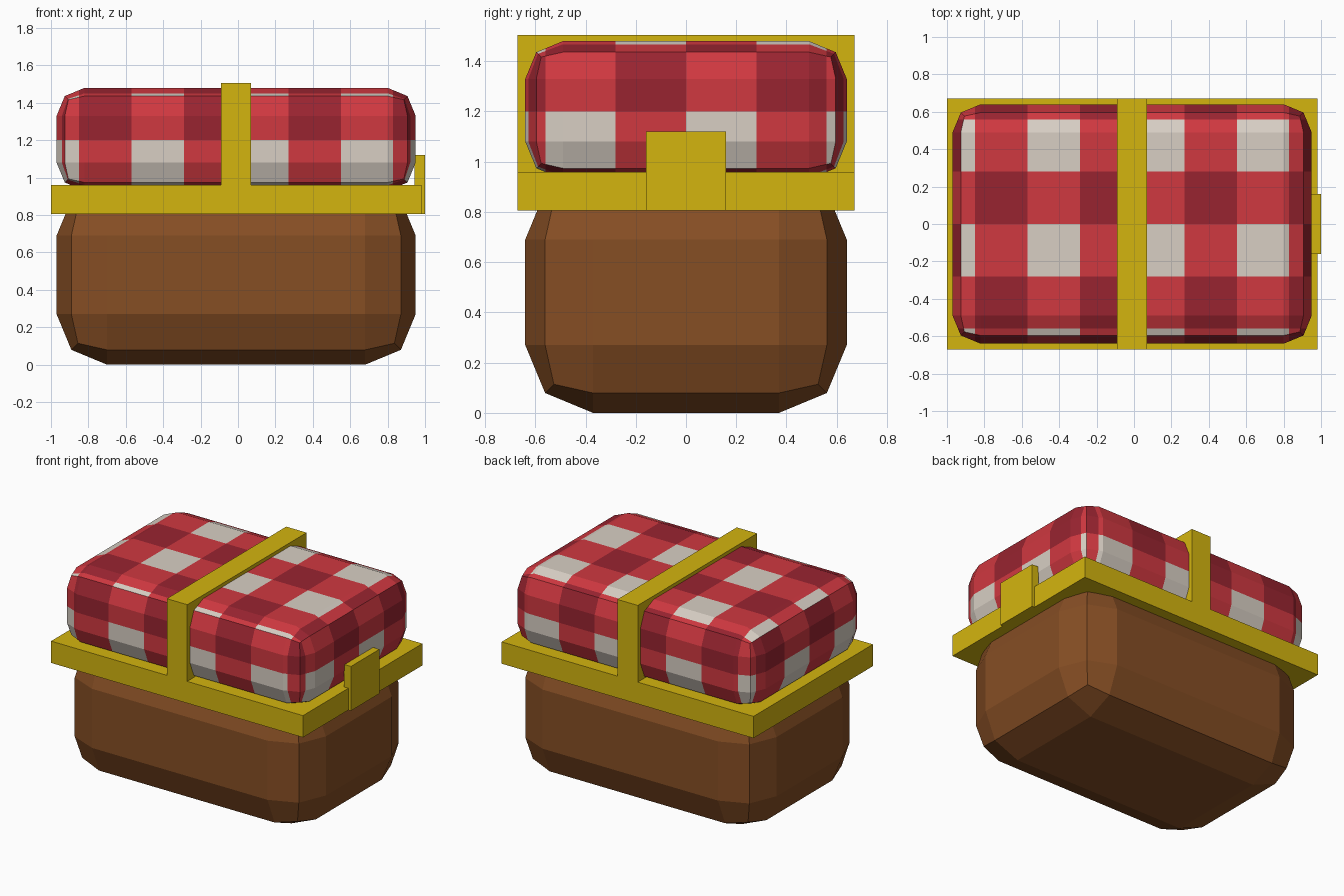
import bpy
import bmesh
from math import floor
from mathutils import Vector

if "Cube" in bpy.data.objects:
    bpy.data.objects.remove(bpy.data.objects["Cube"], do_unlink=True)


def material(name, rgb):
    """Flat material from 0-255 display values, stored as linear."""
    def lin(c):
        c /= 255
        return c / 12.92 if c <= 0.04045 else ((c + 0.055) / 1.055) ** 2.4
    colour = (*[lin(c) for c in rgb], 1)
    mat = bpy.data.materials.new(name)
    mat.use_nodes = True
    mat.diffuse_color = colour
    bsdf = mat.node_tree.nodes["Principled BSDF"]
    bsdf.inputs["Base Color"].default_value = colour
    bsdf.inputs["Roughness"].default_value = 0.8
    return mat


brown = material("brown", (134, 78, 36))
gold = material("gold", (212, 181, 15))
red = material("red", (208, 56, 64))
dark_red = material("dark red", (153, 36, 48))
cream = material("cream", (216, 207, 196))


def box(name, low, high, mats, bevel=0, paint=None):
    """Box between two corners, with an optional two-step bevel and painter."""
    low, high = Vector(low), Vector(high)
    bm = bmesh.new()
    bmesh.ops.create_cube(bm, size=1)
    bmesh.ops.scale(bm, vec=high - low, verts=bm.verts)
    bmesh.ops.translate(bm, vec=(low + high) / 2, verts=bm.verts)
    if bevel:
        bmesh.ops.bevel(bm, geom=bm.edges[:], offset=bevel, offset_type='OFFSET',
                        segments=2, profile=0.5, affect='EDGES', clamp_overlap=True)
    if paint:
        paint(bm)
    mesh = bpy.data.meshes.new(name)
    bm.to_mesh(mesh)
    bm.free()
    for mat in mats:
        mesh.materials.append(mat)
    obj = bpy.data.objects.new(name, mesh)
    bpy.context.collection.objects.link(obj)
    return obj


CHECK = 0.28
ORIGIN = Vector((-0.01, 0, 1.2))


def gingham(bm):
    """Cut the cloth along a square grid, then colour each check."""
    for axis in range(3):
        normal = Vector([float(i == axis) for i in range(3)])
        for step in range(-4, 5):
            bmesh.ops.bisect_plane(bm, geom=bm.verts[:] + bm.edges[:] + bm.faces[:],
                                   plane_co=ORIGIN + normal * step * CHECK,
                                   plane_no=normal, dist=0.0001)
    bm.normal_update()
    for face in bm.faces:
        # Flatten along the main direction of the face
        main = max(range(3), key=lambda i: abs(face.normal[i]))
        u, v = [i for i in range(3) if i != main]
        cell = (face.calc_center_median() - ORIGIN) / CHECK
        pale_column = floor(cell[u]) % 2 == 0
        pale_row = floor(cell[v]) % 2 == 1
        face.material_index = pale_column + pale_row


# Basket and cloth
box("basket_body", (-0.97, -0.64, 0), (0.95, 0.64, 0.96), [brown], bevel=0.27)
box("checked_cloth", (-0.97, -0.64, 0.93), (0.95, 0.64, 1.48),
    [dark_red, red, cream], bevel=0.15, paint=gingham)

# Gold trim
box("rim", (-1, -0.67, 0.805), (0.98, 0.67, 0.96), [gold])
box("handle_band", (-0.09, -0.67, 0.95), (0.07, 0.67, 1.505), [gold])
box("clasp", (0.945, -0.16, 0.805), (1, 0.16, 1.12), [gold])
